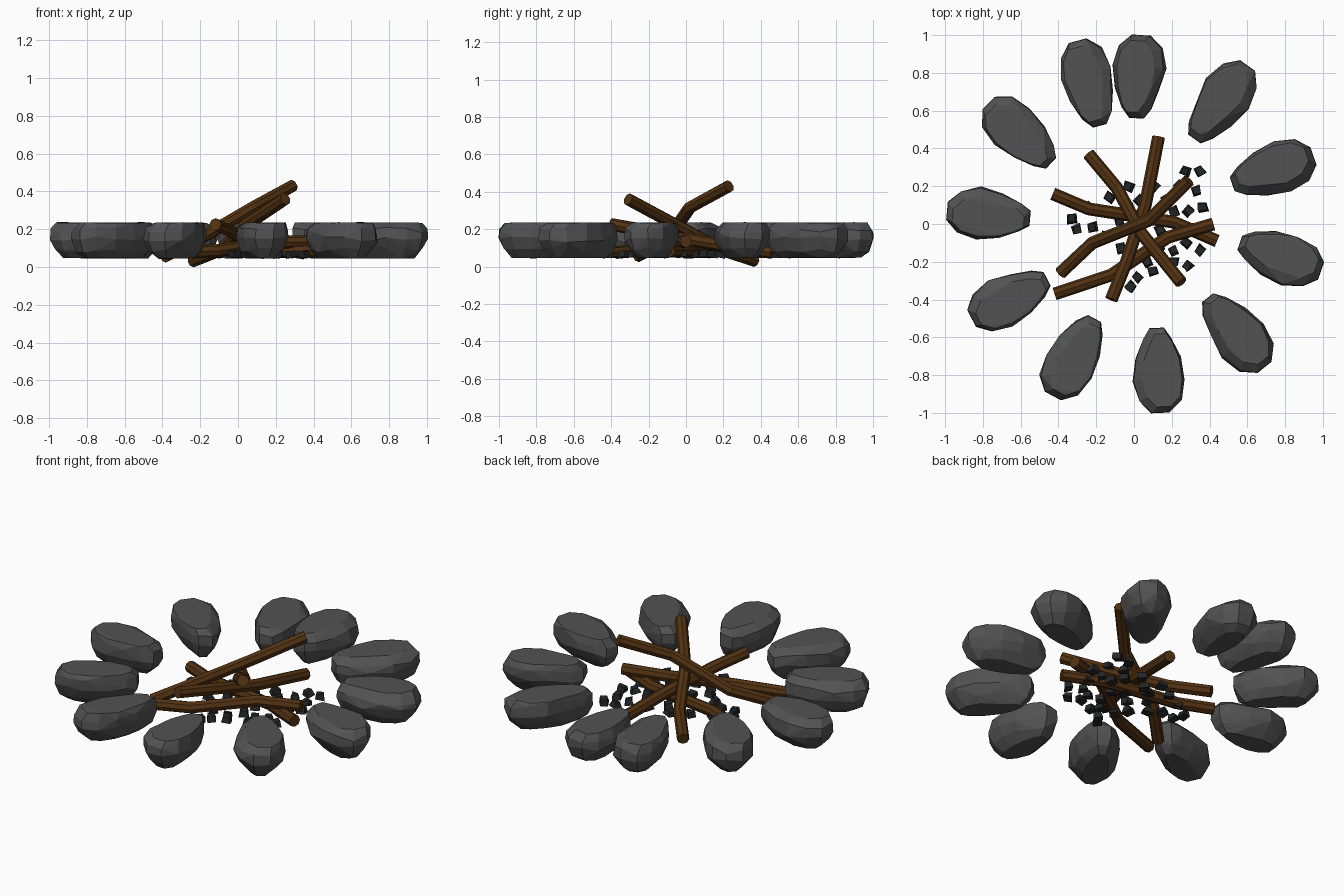
import bpy, bmesh, random
from math import cos, sin, pi, tau
from mathutils import Vector, Matrix, Euler

if "Cube" in bpy.data.objects:
    bpy.data.objects.remove(bpy.data.objects["Cube"])

random.seed(4)

def material(name, color):
    m = bpy.data.materials.new(name)
    m.diffuse_color = (*color, 1)
    m.use_nodes = True
    m.node_tree.nodes["Principled BSDF"].inputs["Base Color"].default_value = m.diffuse_color
    return m

STONE = material("stone_grey", (0.085, 0.085, 0.085))
WOOD = material("bark_brown", (0.085, 0.032, 0.006))
COAL = material("charcoal", (0.018, 0.019, 0.02))

def finish(bm, name, mat):
    bmesh.ops.recalc_face_normals(bm, faces=bm.faces)
    me = bpy.data.meshes.new(name)
    bm.to_mesh(me)
    bm.free()
    me.materials.append(mat)
    ob = bpy.data.objects.new(name, me)
    bpy.context.collection.objects.link(ob)
    return ob

def hull(bm):
    res = bmesh.ops.convex_hull(bm, input=bm.verts)
    junk = {v for v in res["geom_interior"] + res["geom_unused"]
            if isinstance(v, bmesh.types.BMVert) and v.is_valid}
    bmesh.ops.delete(bm, geom=list(junk), context='VERTS')
    bmesh.ops.dissolve_limit(bm, angle_limit=0.09, verts=bm.verts, edges=bm.edges)

# Ring of egg-shaped boulders: narrow end inward, broad end outward
OUTLINE = [(0.0, 0.04), (0.12, 0.08), (0.35, 0.12), (0.62, 0.142), (0.86, 0.115), (1.0, 0.05)]
LAYERS = [(0.048, 0.50), (0.09, 0.82), (0.145, 1.0), (0.195, 0.98), (0.235, 0.76)]

def stone(i, x0, y0, x1, y1):
    a, b = Vector((x0, y0, 0)), Vector((x1, y1, 0))
    axis = b - a
    side = Vector((-axis.y, axis.x, 0)).normalized()
    bm = bmesh.new()
    for z, s in LAYERS:
        # long axis shrinks less than the width, so the ends stay blunt
        ls = 1 - (1 - s) * 0.6
        for t, w in OUTLINE:
            for sg in (-1, 1):
                j = random.uniform(0.9, 1.03)
                p = a + axis * (0.5 + (t - 0.5) * ls) + side * (sg * w * s * j + 0.02 * (z > 0.2))
                flat = z in (LAYERS[0][0], LAYERS[-1][0])
                p.z = z + (random.uniform(-0.004, 0.002) if flat else random.uniform(-0.015, 0.015))
                bm.verts.new(p)
    hull(bm)
    finish(bm, f"ring_stone_{i}", STONE)

STONES = [
    (-0.18, 0.52, -0.30, 0.97), (0.01, 0.56, 0.04, 1.0), (0.32, 0.45, 0.60, 0.84),
    (0.52, 0.21, 0.95, 0.36), (0.56, -0.10, 0.99, -0.25), (0.39, -0.39, 0.69, -0.76),
    (0.12, -0.55, 0.14, -1.0), (-0.21, -0.50, -0.43, -0.91), (-0.46, -0.29, -0.86, -0.50),
    (-0.55, 0.03, -0.99, 0.07), (-0.44, 0.32, -0.77, 0.64)]
for i, s in enumerate(STONES):
    stone(i, *s)

# Crooked eight-sided logs
def log(i, pts, r=0.034, n=8):
    pts = [Vector(p) for p in pts]
    bm = bmesh.new()
    rings = []
    for k, p in enumerate(pts):
        d = (pts[min(k + 1, len(pts) - 1)] - pts[max(k - 1, 0)]).normalized()
        u = d.cross(Vector((0, 0, 1))).normalized()
        v = u.cross(d)
        rings.append([bm.verts.new(p + r * (cos(tau * q / n) * u + sin(tau * q / n) * v))
                      for q in range(n)])
    for A, B in zip(rings, rings[1:]):
        for q in range(n):
            bm.faces.new((A[q], A[(q + 1) % n], B[(q + 1) % n], B[q]))
    bm.faces.new(rings[0])
    bm.faces.new(rings[-1])
    finish(bm, f"log_{i}", WOOD)

LOGS = [
    [(-0.24, 0.37, 0.031), (-0.09, 0.19, 0.09), (0.04, -0.05, 0.22), (0.25, -0.31, 0.36)],
    [(-0.12, -0.40, 0.225), (-0.04, -0.20, 0.19), (0.06, 0.10, 0.13), (0.13, 0.46, 0.075)],
    [(-0.43, 0.16, 0.085), (-0.24, 0.08, 0.085), (0.21, 0.01, 0.085), (0.44, -0.09, 0.085)],
    [(-0.39, -0.26, 0.055), (-0.22, -0.10, 0.14), (0.08, 0.02, 0.315), (0.29, 0.23, 0.43)],
    [(-0.42, -0.37, 0.075), (-0.12, -0.27, 0.085), (0.18, -0.07, 0.13), (0.42, 0.0, 0.135)]]
for i, p in enumerate(LOGS):
    log(i, p)

# Bed of small coal lumps
COALS = [
    (0.27, 0.28), (0.35, 0.28), (0.33, 0.18), (0.36, 0.09), (0.29, 0.07), (0.31, -0.02),
    (0.21, 0.06), (0.24, 0.20), (0.11, 0.20), (-0.03, 0.20), (0.03, 0.12), (-0.13, 0.14),
    (-0.33, 0.03), (-0.30, -0.03), (-0.22, -0.02), (-0.15, -0.07), (0.28, -0.22),
    (0.21, -0.20), (0.21, -0.14), (0.35, -0.14), (0.28, -0.10), (0.10, -0.25), (0.02, -0.28),
    (-0.02, -0.33), (0.13, -0.13), (0.07, -0.20), (-0.24, 0.09), (0.17, 0.13), (-0.07, -0.13),
    (0.0, -0.06), (0.08, 0.02), (-0.08, 0.02), (-0.03, 0.09), (0.14, -0.03), (-0.02, -0.2)]
for i, (x, y) in enumerate(COALS):
    bm = bmesh.new()
    bmesh.ops.create_cube(bm, size=1)
    for v in bm.verts:
        f = 0.75 if v.co.z > 0 else 1
        v.co = Vector((v.co.x * 0.05 * f, v.co.y * 0.05 * f, v.co.z * 0.034))
        v.co += Vector([random.uniform(-0.006, 0.006) for _ in range(3)])
    rot = Euler((random.uniform(-.2, .2), random.uniform(-.2, .2), random.uniform(0, pi)))
    bm.transform(Matrix.Translation((x, y, 0.068)) @ rot.to_matrix().to_4x4())
    finish(bm, f"coal_{i}", COAL)
